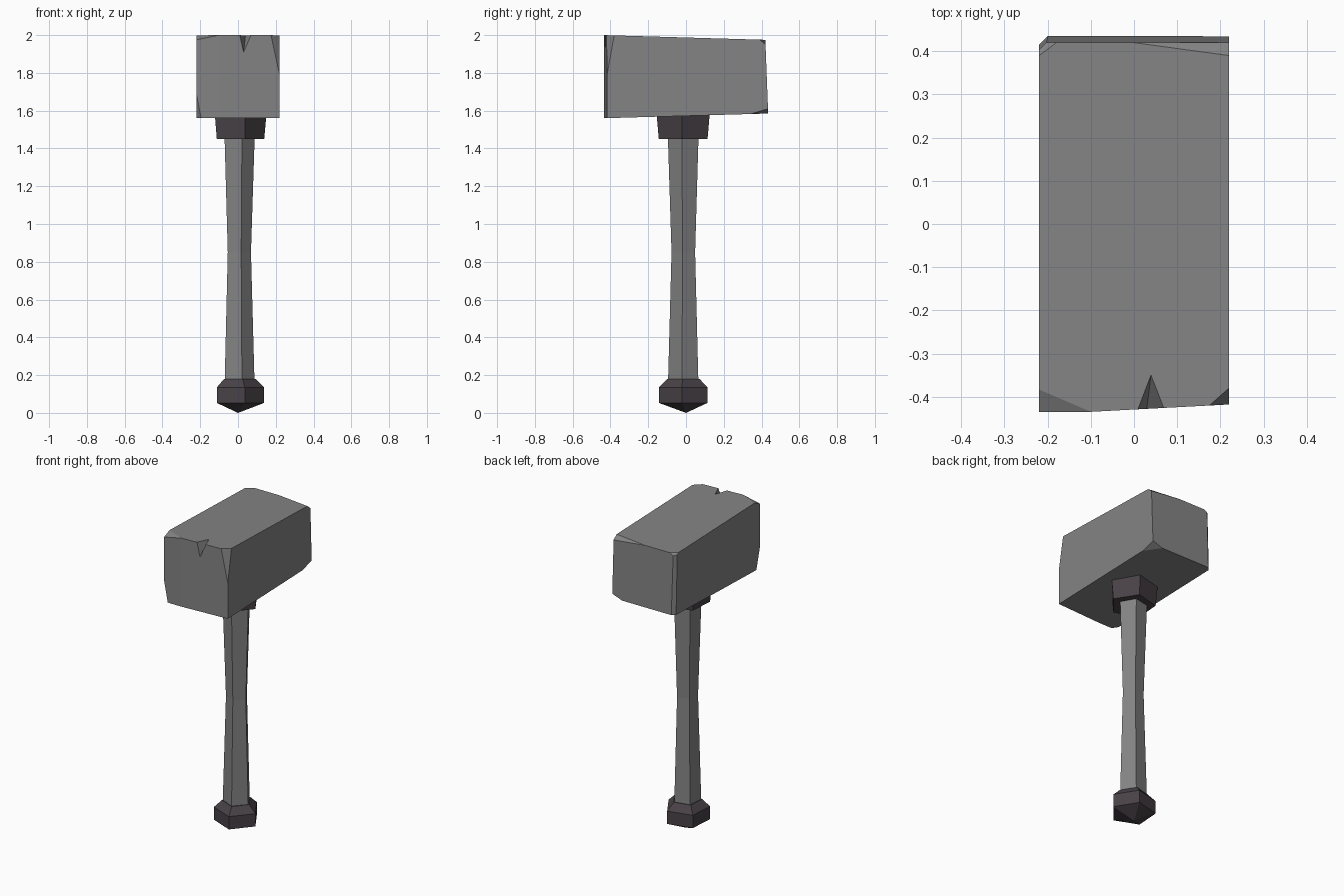
import bpy, bmesh, math
from mathutils import Vector

if "Cube" in bpy.data.objects:
    bpy.data.objects.remove(bpy.data.objects["Cube"])


def material(name, rgb):
    m = bpy.data.materials.new(name)
    m.diffuse_color = (*rgb, 1)
    m.use_nodes = True
    m.node_tree.nodes["Principled BSDF"].inputs["Base Color"].default_value = m.diffuse_color
    return m


STONE = material("grey_stone", (0.23, 0.23, 0.23))
IRON = material("dark_iron", (0.065, 0.054, 0.062))


def finish(name, bm, mat):
    bmesh.ops.recalc_face_normals(bm, faces=bm.faces)
    me = bpy.data.meshes.new(name)
    bm.to_mesh(me)
    bm.free()
    ob = bpy.data.objects.new(name, me)
    bpy.context.collection.objects.link(ob)
    me.materials.append(mat)
    return ob


def lathe(name, rings, mat, turn, centre=(0.003, -0.012)):
    """Five-sided stack of (z, radius) rings; radius 0 makes a point."""
    bm = bmesh.new()
    cx, cy = centre
    loops = []
    for z, r in rings:
        if r == 0:
            loops.append([bm.verts.new((0, 0, z))] * 5)
        else:
            angles = [math.radians(turn + 72 * i) for i in range(5)]
            loops.append([bm.verts.new((cx + r * math.cos(a), cy + r * math.sin(a), z))
                          for a in angles])
    for lo, hi in zip(loops, loops[1:]):
        for i in range(5):
            j = (i + 1) % 5
            bm.faces.new(list(dict.fromkeys((lo[i], lo[j], hi[j], hi[i]))))
    for end in (loops[0], loops[-1]):
        if len(set(end)) == 5:
            bm.faces.new(end)
    return finish(name, bm, mat)


# Pommel, waisted handle and collar
lathe("pommel", [(0, 0), (0.053, 0.136), (0.135, 0.136), (0.18, 0.09)], IRON, -4)
lathe("handle", [(0.16, 0.085), (0.85, 0.066), (1.47, 0.086)], STONE, -6)
lathe("collar", [(1.45, 0.136), (1.58, 0.148)], IRON, -4)

# Head: block tapering towards the back
bm = bmesh.new()
bmesh.ops.create_cube(bm, size=2)
for v in bm.verts:
    x, y, z = v.co
    if y < 0:
        v.co = (0.22 * x, -0.435, 2.0 if z > 0 else 1.56)
    else:
        v.co = (0.22 * x, 0.42 if z > 0 else 0.435, 1.975 if z > 0 else 1.585)


def chip(*pts):
    """Slice off everything outside the plane through three points."""
    a, b, c = map(Vector, pts)
    n = (b - a).cross(c - a).normalized()
    if n.dot(a - Vector((0, 0, 1.78))) < 0:
        n = -n
    cut = bmesh.ops.bisect_plane(bm, geom=bm.verts[:] + bm.edges[:] + bm.faces[:],
                                 dist=1e-5, plane_co=a, plane_no=n, clear_outer=True)
    edges = [e for e in cut["geom_cut"] if isinstance(e, bmesh.types.BMEdge)]
    bmesh.ops.edgeloop_fill(bm, edges=edges)


# Worn front face, then the chipped corners
chip((-0.1, -0.435, 2), (-0.1, -0.435, 1.6), (0.22, -0.418, 1.8))
chip((-0.22, -0.38, 2), (-0.1, -0.435, 2), (-0.22, -0.435, 1.975))
chip((0.22, -0.38, 2), (0.175, -0.42, 2), (0.22, -0.418, 1.79))
chip((-0.22, -0.4, 1.56), (-0.195, -0.435, 1.56), (-0.22, -0.435, 1.69))
chip((-0.22, 0.415, 1.585), (-0.2, 0.435, 1.585), (-0.203, 0.42, 1.975))
chip((-0.22, 0.39, 1.976), (-0.18, 0.42, 1.975), (-0.215, 0.42, 1.955))
chip((0, 0.42, 1.975), (0.22, 0.39, 1.976), (0.22, 0.422, 1.95))
chip((0.22, 0.34, 1.582), (0.22, 0.434, 1.61), (0.15, 0.435, 1.585))
head = finish("head", bm, STONE)

# Crack in the front top edge
bm = bmesh.new()
tip = Vector((0.04, -0.345, 2.003))
base = [Vector(p) for p in ((0.03, -0.425, 1.913), (0.01, -0.425, 2.003), (0.07, -0.425, 2.003))]
v = [bm.verts.new(tip)] + [bm.verts.new(tip + (p - tip) * 1.3) for p in base]
for f in ((0, 1, 2), (0, 2, 3), (0, 3, 1), (1, 3, 2)):
    bm.faces.new([v[i] for i in f])
cutter = finish("crack_cutter", bm, STONE)
cutter.hide_render = True
cutter.display_type = 'WIRE'
mod = head.modifiers.new("crack", 'BOOLEAN')
mod.operation = 'DIFFERENCE'
mod.object = cutter
